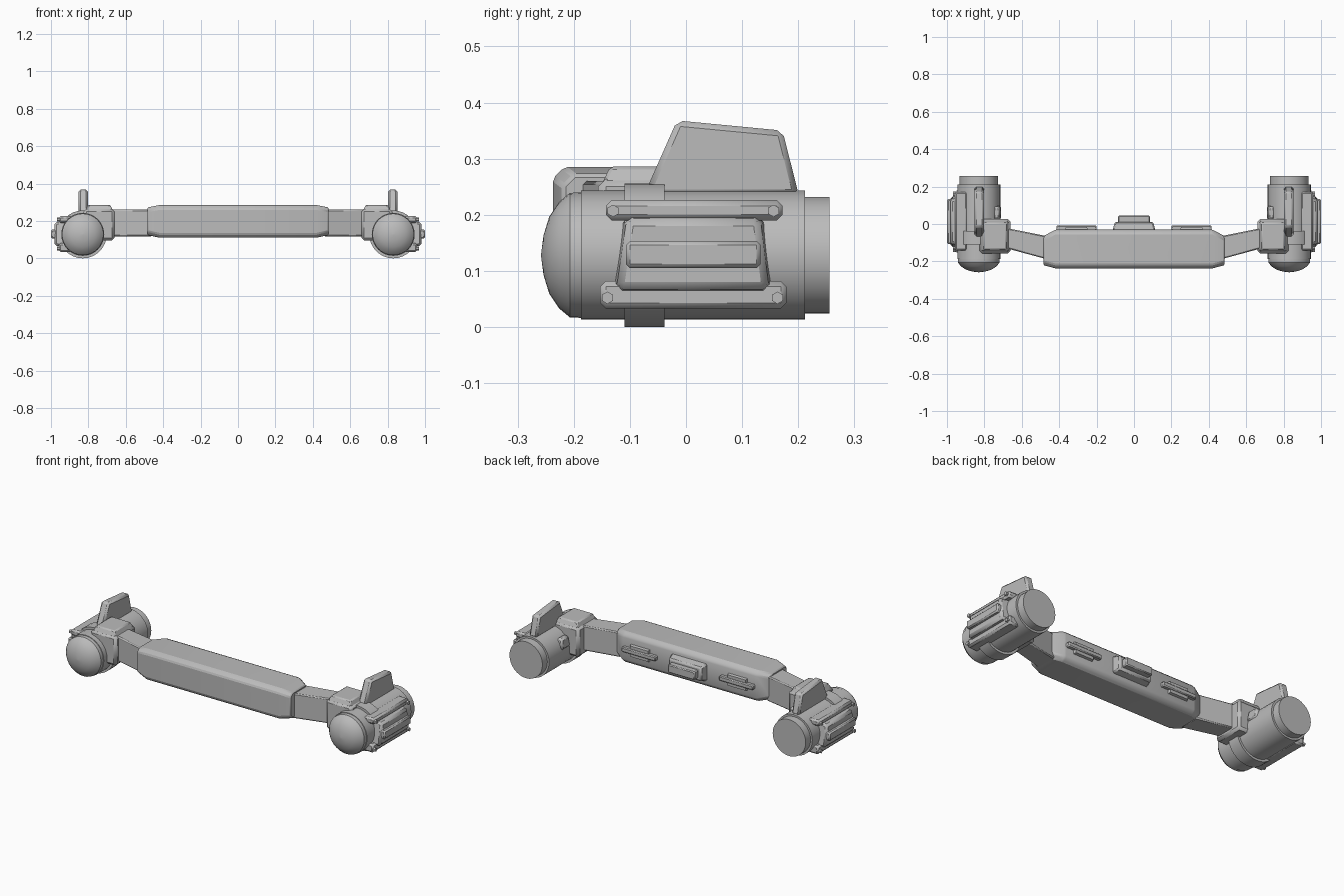
import bpy, bmesh, math

if "Cube" in bpy.data.objects:
    bpy.data.objects.remove(bpy.data.objects["Cube"])

GREY = (0.5, 0.5, 0.5, 1)
mat = bpy.data.materials.new("plain grey")
mat.use_nodes = True
mat.diffuse_color = GREY
mat.node_tree.nodes["Principled BSDF"].inputs["Base Color"].default_value = GREY

POD_X, POD_Z = 0.83, 0.128


def finish(name, bm, bevel=0, mirror=True, angle=30):
    bmesh.ops.recalc_face_normals(bm, faces=bm.faces)
    mesh = bpy.data.meshes.new(name)
    bm.to_mesh(mesh)
    bm.free()
    mesh.materials.append(mat)
    ob = bpy.data.objects.new(name, mesh)
    bpy.context.collection.objects.link(ob)
    bpy.ops.object.select_all(action="DESELECT")
    ob.select_set(True)
    bpy.context.view_layer.objects.active = ob
    bpy.ops.object.shade_smooth_by_angle(angle=math.radians(angle))
    if bevel:
        mod = ob.modifiers.new("Bevel", "BEVEL")
        mod.width, mod.segments, mod.limit_method = bevel, 1, "ANGLE"
        mod.angle_limit = math.radians(25)
    if mirror:
        ob.modifiers.new("Mirror", "MIRROR")
    return ob


def loft(name, loops, **kw):
    """Skin a list of matching point loops and cap both ends."""
    bm = bmesh.new()
    rings = [[bm.verts.new(p) for p in loop] for loop in loops]
    n = len(rings[0])
    for a, b in zip(rings, rings[1:]):
        for i in range(n):
            j = (i + 1) % n
            bm.faces.new((a[i], a[j], b[j], b[i]))
    bm.faces.new(rings[0])
    bm.faces.new(rings[-1])
    return finish(name, bm, **kw)


def slab(name, pts, axis, lo, hi, inset=0, **kw):
    """Extrude a 2D outline along an axis; the far end shrinks by inset."""
    us, vs = zip(*pts)
    cu, cv = (min(us) + max(us)) / 2, (min(vs) + max(vs)) / 2
    su = 1 - 2 * inset / (max(us) - min(us))
    sv = 1 - 2 * inset / (max(vs) - min(vs))
    place = {"X": lambda u, v, d: (d, u, v), "Y": lambda u, v, d: (u, d, v),
             "Z": lambda u, v, d: (u, v, d)}[axis]
    near = [place(u, v, lo) for u, v in pts]
    far = [place(cu + (u - cu) * su, cv + (v - cv) * sv, hi) for u, v in pts]
    return loft(name, [near, far], **kw)


def rect(u0, u1, v0, v1):
    return [(u0, v0), (u1, v0), (u1, v1), (u0, v1)]


def lathe(name, profile, sides=32):
    """Spin (radius, y) points around the pod axis."""
    turns = [math.tau * i / sides for i in range(sides)]
    loops = [[(POD_X + r * math.cos(t), y, POD_Z + r * math.sin(t)) for t in turns]
             for r, y in profile]
    return loft(name, loops, angle=35)


# Central beam: rounded-off box that narrows at both ends
def beam_section(x, y0, y1, z0, z1, c=0.02):
    return [(x, y0 + c, z0), (x, y1 - c, z0), (x, y1, z0 + c), (x, y1, z1 - c),
            (x, y1 - c, z1), (x, y0 + c, z1), (x, y0, z1 - c), (x, y0, z0 + c)]


end = (-0.22, -0.065, 0.125, 0.272)
mid = (-0.237, -0.03, 0.11, 0.285)
loft("central_beam", [beam_section(-0.485, *end), beam_section(-0.42, *mid),
                      beam_section(0.42, *mid), beam_section(0.485, *end)],
     mirror=False, bevel=0.006)

# Details on the back of the beam
slab("center_box", rect(-0.115, 0.115, 0.148, 0.25), "Y", -0.04, 0.012, 0.012,
     mirror=False, bevel=0.008)
slab("center_box_plate", rect(-0.085, 0.085, 0.175, 0.222), "Y", 0, 0.045,
     mirror=False, bevel=0.005)
slab("back_rail", rect(0.2, 0.415, 0.185, 0.212), "Y", -0.04, -0.008, bevel=0.005)
slab("back_rail_box", rect(0.245, 0.37, 0.162, 0.235), "Y", -0.04, -0.016, 0.006)

# Angled arms and mounting blocks
slab("arm", [(0.46, -0.19), (0.7, -0.125), (0.7, -0.018), (0.46, -0.066)],
     "Z", 0.118, 0.26, bevel=0.006)
slab("mount_block", rect(0.66, 0.825, -0.157, 0.027), "Z", 0.095, 0.264, bevel=0.014)
slab("mount_cap", rect(0.668, 0.817, -0.15, 0.02), "Z", 0.255, 0.286, 0.015, bevel=0.006)

# Pods
lathe("pod_shell", [(0.115, -0.187), (0.115, 0.212)])
lathe("pod_nose", [(0.112, -0.18), (0.111, -0.207), (0.095, -0.226), (0.068, -0.244),
                   (0.035, -0.254), (0.004, -0.258)])
lathe("pod_collar", [(0.128, -0.11), (0.128, -0.038)])
lathe("pod_nozzle", [(0.104, 0.2), (0.104, 0.256)])

# Fin on top of each pod
slab("fin", [(-0.075, 0.235), (-0.016, 0.368), (0.172, 0.35), (0.201, 0.235)],
     "X", 0.803, 0.852, bevel=0.01)

# Small fairing on the inner side of each pod, behind the block
slab("inner_fairing", rect(0.71, 0.76, 0.02, 0.1), "Z", 0.15, 0.212, 0.008, bevel=0.01)

# Outer panel with a raised strip
slab("outer_panel", [(-0.133, 0.058), (0.157, 0.058), (0.14, 0.202), (-0.113, 0.202)],
     "X", 0.9, 0.982, 0.01, bevel=0.012)
slab("outer_strip", rect(-0.107, 0.133, 0.105, 0.153), "X", 0.96, 1.0, bevel=0.007)

# Rails above and below the panel, each with a hexagonal bolt at both ends
for label, y0, y1, z0, z1, bolt_z in (("upper", -0.143, 0.172, 0.19, 0.226, 0.207),
                                      ("lower", -0.153, 0.179, 0.033, 0.082, 0.052)):
    slab(label + "_rail", rect(y0, y1, z0, z1), "X", 0.89, 0.958, bevel=0.01)
    for end_name, y in (("front", y0 + 0.013), ("rear", y1 - 0.016)):
        hexagon = [(y + 0.011 * math.sin(math.tau * i / 6),
                    bolt_z + 0.011 * math.cos(math.tau * i / 6)) for i in range(6)]
        slab(f"{label}_{end_name}_bolt", hexagon, "X", 0.94, 0.968)
